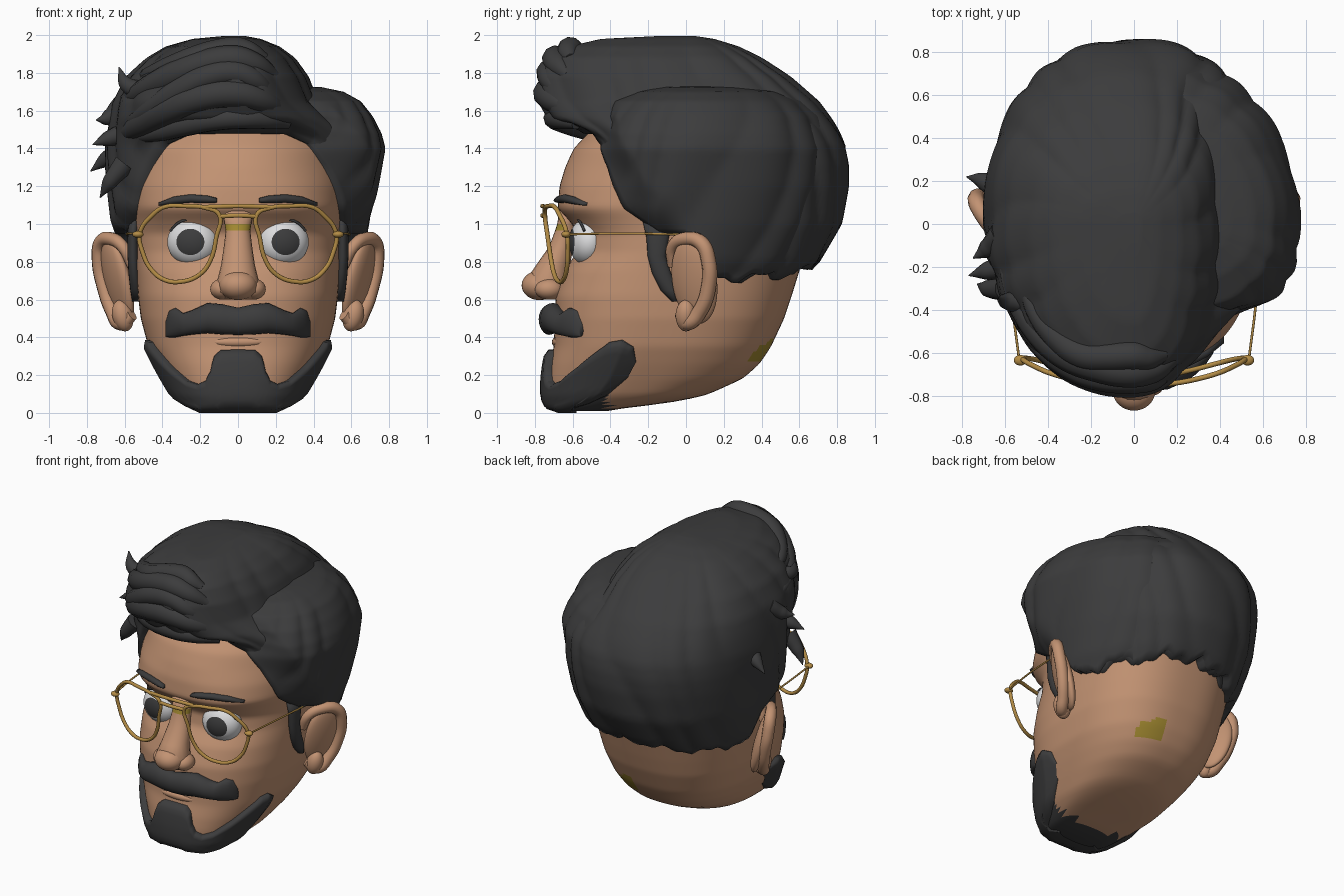
import bpy, bmesh, math
from mathutils import Vector, Euler

if "Cube" in bpy.data.objects:
    bpy.data.objects.remove(bpy.data.objects["Cube"])


def material(name, rgb):
    m = bpy.data.materials.new(name)
    m.diffuse_color = (*rgb, 1)
    m.use_nodes = True
    m.node_tree.nodes["Principled BSDF"].inputs["Base Color"].default_value = m.diffuse_color
    return m


SKIN = material("skin", (0.54, 0.29, 0.17))
HAIR = material("charcoal hair", (0.045, 0.045, 0.046))
GOLD = material("gold metal", (0.45, 0.26, 0.06))
WHITE = material("eye white", (0.72, 0.72, 0.73))
OLIVE = material("olive mark", (0.36, 0.25, 0.03))


def interp(table, v):
    if v <= table[0][0]:
        return table[0][1:]
    for a, b in zip(table, table[1:]):
        if v <= b[0]:
            t = (v - a[0]) / (b[0] - a[0])
            return [p + (q - p) * t for p, q in zip(a[1:], b[1:])]
    return table[-1][1:]


def finish(name, bm, mat):
    for f in bm.faces:
        f.smooth = True
    me = bpy.data.meshes.new(name)
    bm.to_mesh(me)
    bm.free()
    me.materials.append(mat)
    ob = bpy.data.objects.new(name, me)
    bpy.context.collection.objects.link(ob)
    return ob


def loft(name, rings, mat, cyclic=True, cap_start=True, smooth=0):
    bm = bmesh.new()
    vs = [[bm.verts.new(p) for p in r] for r in rings]
    n = len(vs[0])
    for a, b in zip(vs, vs[1:]):
        for i in range(n if cyclic else n - 1):
            j = (i + 1) % n
            bm.faces.new((a[i], a[j], b[j], b[i]))
    if cyclic:
        if cap_start:
            bm.faces.new(vs[0][::-1])
        bm.faces.new(vs[-1])
    bmesh.ops.recalc_face_normals(bm, faces=bm.faces[:])
    ob = finish(name, bm, mat)
    if smooth:
        ob.modifiers.new("soften", 'SMOOTH').iterations = smooth
    return ob


def blob(name, loc, scale, mat, rot=(0, 0, 0), seg=32):
    bm = bmesh.new()
    bmesh.ops.create_uvsphere(bm, u_segments=seg, v_segments=seg * 3 // 4, radius=1)
    r = Euler(rot).to_matrix()
    for v in bm.verts:
        v.co = r @ Vector([a * b for a, b in zip(v.co, scale)]) + Vector(loc)
    return finish(name, bm, mat)


def wire(name, pts, r, mat, cyclic=False, radii=None):
    cu = bpy.data.curves.new(name, 'CURVE')
    cu.dimensions = '3D'
    cu.bevel_depth, cu.bevel_resolution, cu.resolution_u = r, 3, 6
    cu.use_fill_caps = True
    sp = cu.splines.new('BEZIER')
    sp.bezier_points.add(len(pts) - 1)
    sp.use_cyclic_u = cyclic
    for i, (bp, p) in enumerate(zip(sp.bezier_points, pts)):
        bp.co = p
        bp.handle_left_type = bp.handle_right_type = 'AUTO'
        bp.radius = radii[i] if radii else 1
    cu.materials.append(mat)
    bpy.context.collection.objects.link(bpy.data.objects.new(name, cu))


def surf(table, n, deg, z, off=0, mid=False):
    """Point on a stacked superellipse form; deg 0 faces front, 90 faces +x."""
    xm, xp, yf, yb = interp(table, z)
    cy = (yf + yb) / 2 if mid else 0
    s, c = math.sin(math.radians(deg)), math.cos(math.radians(deg))
    x = ((xp if s > 0 else -xm) + off) * math.copysign(abs(s) ** (2 / n), s)
    y = -((cy - yf if c > 0 else yb - cy) + off) * math.copysign(abs(c) ** (2 / n), c)
    return Vector((x, y + cy, z))


# Head: height, half width, front, back
HEAD_ROWS = [(0.005, .2, -.66, -.44), (.02, .24, -.7, -.38), (.05, .28, -.72, -.1), (.09, .33, -.73, .1),
             (.18, .385, -.73, .3), (.26, .43, -.72, .39), (.35, .475, -.7, .45), (.5, .515, -.695, .52), (.62, .53, -.69, .56),
             (.75, .54, -.645, .6), (.85, .55, -.58, .63), (.95, .555, -.57, .65), (1.02, .56, -.62, .66),
             (1.08, .565, -.68, .66), (1.2, .57, -.67, .66), (1.3, .565, -.64, .65), (1.4, .545, -.595, .6),
             (1.5, .48, -.5, .5), (1.6, .3, -.3, .3)]
HEAD = [(z, -w, w, f, b) for z, w, f, b in HEAD_ROWS]
SQUARE = [(1.1, 2.5), (1.3, 2.1)]


def head_at(deg, z, off=0):
    return surf(HEAD, interp(SQUARE, z)[0], deg, z, off, True)


def face_y(x, z):
    _, w, f, b = interp(HEAD, z)
    n = interp(SQUARE, z)[0]
    c = (f + b) / 2
    return c - (c - f) * (1 - (abs(x) / w) ** n) ** (1 / n)


head = loft("head", [[head_at(a * 3, .005 + 1.595 * k / 90) for a in range(120)] for k in range(91)], SKIN, smooth=4)
head.data.materials.append(HAIR)
head.data.materials.append(OLIVE)
for f in head.data.polygons:  # bearded chin underside, small mark low on the back
    x, y, z = f.center
    if z < .09 and y < -.42:
        f.material_index = 1
    elif y > .2 and abs(x - .19) < .085 and abs(z - .33) < .06 and (x < .2 or z < .36):
        f.material_index = 2

# Hair: two overlapping caps with one hairline (angle from the front, height)
LINE = [(0, 1.48), (28, 1.475), (42, 1.42), (52, 1.3), (62, 1.17), (72, 1.02), (78, .95), (90, .95), (95, .87),
        (99, .73), (120, .71), (135, .73), (150, .74), (180, .80)]
MAIN = [(.7, -.58, .56, -.48, .62), (.8, -.62, .6, -.5, .71), (1.0, -.67, .64, -.5, .82), (1.2, -.69, .66, -.52, .86),
        (1.32, -.7, .66, -.54, .865), (1.42, -.7, .65, -.57, .85), (1.5, -.69, .6, -.64, .81), (1.56, -.68, .52, -.73, .77),
        (1.65, -.66, .42, -.78, .70), (1.78, -.59, .37, -.775, .55), (1.88, -.48, .3, -.73, .4),
        (1.94, -.38, .22, -.62, .28), (1.98, -.24, .12, -.45, .15), (1.995, -.08, .04, -.15, .05)]
SIDE = [(.7, -.5, .6, -.48, .6), (.8, -.5, .65, -.5, .69), (1.0, -.55, .7, -.51, .79), (1.2, -.55, .74, -.54, .83),
        (1.4, -.55, .775, -.55, .82), (1.48, -.55, .755, -.54, .78), (1.57, -.5, .71, -.5, .73), (1.65, -.4, .65, -.42, .64),
        (1.7, -.3, .56, -.3, .54), (1.725, -.15, .44, -.18, .4), (1.735, -.05, .2, -.05, .15)]


def cap(name, table, n_front, n_back, twist, hug):
    top = table[-1][0]
    rows, cols = 48, 180
    out = []
    for k in range(-1, rows + 1):
        ring = []
        for i in range(cols):
            a = i * 360 / cols - 180
            b = abs(a)
            lo = interp(LINE, b)[0] + (.022 * math.sin(b * .21) + .012 * math.sin(b * .53) if b > 100 else 0)
            z = lo + (top - lo) * math.sin(math.pi / 2 * max(k, 0) / rows)
            fade = min(1, (top - z) / .15)
            wave = math.radians(a) * 16 + z * twist + 1.5 * math.sin(math.radians(a) * 5)
            p = surf(table, n_front if b < 90 else n_back, a, z, fade * (.018 * abs(math.sin(wave / 2)) - .012))
            if b < 90:  # hairline lies close to the forehead, then swells out
                t = min(1, (z - lo) / hug)
                w = 1 - (1 - t * (2 - t)) * min(1, (90 - b) / 10)
                if w < 1:
                    p = head_at(a, z, .025).lerp(p, w)
            if k < 0:  # tucked-in underside
                p = Vector((p.x * .78, p.y * .78, z + .02))
            ring.append(p)
        out.append(ring)
    return loft(name, out, HAIR, cap_start=False)


cap("main_hair", MAIN, 2.2, 2.25, 9, .08)
cap("side_hair", SIDE, 2.5, 2.1, -8, .22)

# Swept locks over the quiff
for i, (z0, rise, a0, a1, r) in enumerate([(1.53, .04, 28, -60, .06), (1.6, .1, 32, -82, .08), (1.69, .12, 26, -70, .07),
                                           (1.78, .1, 34, -88, .075), (1.87, .06, 30, -75, .07)]):
    pts = [surf(MAIN, 2.2, a0 + (a1 - a0) * k / 7, z0 + rise * math.sin(5 * k / 7) - .03 * k / 7, -.6 * r) for k in range(8)]
    wire("quiff_lock", pts, r, HAIR, radii=[.5, .85, 1, 1, 1, .9, .6, .1])

# Loose pointed tips
TIPS = [((-.6, -.2, 1.48), (-.69, -.22, 1.45), (-.77, -.24, 1.42)),
        ((-.62, -.05, 1.62), (-.69, -.12, 1.56), (-.75, -.16, 1.55)),
        ((-.62, .15, 1.38), (-.7, .2, 1.34), (-.78, .22, 1.28)),
        ((-.5, -.36, 1.7), (-.59, -.36, 1.74), (-.63, -.34, 1.83)),
        ((-.6, -.3, 1.32), (-.68, -.3, 1.22), (-.73, -.28, 1.14))]
for tip in TIPS:
    wire("hair_tip", tip, .06, HAIR, radii=[1, .7, .05])

# Beard wrapped on the jaw
TOP = [(0, .335), (7, .333), (11, .30), (15, .22), (20, .17), (28, .15), (38, .17), (50, .24), (60, .32), (67, .375), (73, .385), (79, .35), (83, .27)]
LOW = [(0, 0), (66, .0), (75, .04), (80, .1), (83, .19)]
rows = [(0, -.05), (0, .02)] + [(k / 10, .042) for k in range(1, 10)] + [(1, .025), (1, -.04)]
loft("beard", [[head_at(a, interp(LOW, abs(a))[0] * (1 - t) + interp(TOP, abs(a))[0] * t,
                        o * min(1, (85 - abs(a)) / 10)) for a in range(-83, 84)] for t, o in rows], HAIR, cyclic=False)


def ellipse(c, u, v, n=20):
    return [Vector(c) + Vector(u) * math.cos(2 * math.pi * i / n) + Vector(v) * math.sin(2 * math.pi * i / n) for i in range(n)]


# Moustache: x, y, z, depth, half height
STACHE = [(0, -.725, .485, .05, .072), (.08, -.72, .495, .06, .08), (.16, -.705, .502, .065, .08), (.24, -.675, .48, .06, .065),
          (.29, -.645, .468, .055, .06), (.33, -.61, .478, .05, .078), (.365, -.575, .47, .035, .07), (.385, -.555, .44, .012, .035)]
full = [(-x, *r) for x, *r in STACHE[:0:-1]] + STACHE
loft("moustache", [ellipse((x, y, z), (0, d, 0), (0, 0, h)) for x, y, z, d, h in full], HAIR)

# Nose
NOSE = [(1.07, -.63, .08, .04), (1.0, -.632, .07, .05), (.965, -.635, .065, .058), (.88, -.66, .075, .065), (.78, -.705, .09, .09),
        (.7, -.735, .11, .115), (.64, -.735, .115, .105), (.6, -.71, .09, .06)]
nose = loft("nose", [ellipse((0, y, z), (w, 0, 0), (0, d, 0)) for z, y, w, d in NOSE], SKIN)
nose.data.materials.append(OLIVE)
for f in nose.data.polygons:  # mark left by the glasses
    if .965 < f.center.z < 1 and f.center.y < -.64:
        f.material_index = 1
blob("nose_tip", (0, -.775, .675), (.1, .095, .078), SKIN)
blob("lower_lip", (0, -.675, .375), (.14, .035, .03), SKIN)

for s in (-1, 1):
    blob("nostril", (s * .085, -.725, .655), (.062, .075, .055), SKIN)
    # Eye, with the iris coloured around the front pole
    mid, size, rot = Vector((s * .24, -.52, .905)), (.135, .125, .1), (math.pi / 2, 0, s * .15)
    eye = blob("eye", mid, size, WHITE, rot, 64)
    eye.data.materials.append(HAIR)
    turn = Euler(rot).to_matrix().transposed()
    for f in eye.data.polygons:
        if (turn @ (f.center - mid)).z / size[2] > .845:
            f.material_index = 1
    wire("upper_lash", [(s * (.24 + .135 * math.cos(a)), -.55 - .03 * math.sin(a) + .03 * max(0, math.cos(a)),
                         .905 + .122 * math.sin(a)) for a in (.5, .9, 1.3, 1.7, 2.1, 2.5)], .007, HAIR)
    # Eyebrow
    brow = [(.11, 1.125, .012), (.16, 1.13, .02), (.25, 1.135, .022), (.34, 1.125, .02), (.42, 1.105, .008)]
    loft("eyebrow", [ellipse((s * x, face_y(x, z) - .005, z), (0, .025, 0), (0, 0, h), 12) for x, z, h in brow], HAIR)
    # Sideburn
    burn = [(1.02, .55, -.15, .08), (.93, .555, -.15, .06), (.83, .555, -.155, .048), (.74, .55, -.13, .05),
            (.65, .54, -.085, .05), (.59, .53, -.055, .02)]
    loft("sideburn", [ellipse((s * x, y, z), (.03, 0, 0), (0, h, 0), 16) for z, x, y, h in burn], HAIR)
    # Ear: bowl, rim and lobe
    blob("ear_bowl", (s * .638, .045, .7), (.05, .13, .235), SKIN, (0, s * .25, -s * .45))
    rim = [(.56, -.07, .78), (.61, -.07, .88), (.67, -.01, .92), (.725, .08, .9), (.735, .12, .8),
           (.71, .12, .67), (.665, .075, .54), (.62, .01, .475), (.56, -.03, .52)]
    wire("ear_rim", [(s * x, y, z) for x, y, z in rim], .036, SKIN, radii=[.8, .9, 1, 1.1, 1.1, 1.1, 1.1, 1.1, .9])
    blob("ear_lobe", (s * .61, .0, .515), (.055, .055, .085), SKIN, (0, s * .25, 0))
    # Spectacle rim, hinge and temple
    lens = [(.1, 1.05), (.17, 1.085), (.28, 1.095), (.39, 1.09), (.45, 1.05), (.52, .95), (.505, .85), (.46, .76),
            (.39, .705), (.3, .695), (.2, .735), (.145, .81), (.115, .93)]
    wire("glasses_rim", [(s * x, -.755 + .4 * x * x + (1.08 - z) * .12, z) for x, z in lens], .012, GOLD, True)
    blob("glasses_hinge", (s * .53, -.635, .945), (.03, .025, .018), GOLD, seg=16)
    wire("glasses_temple", [(s * .535, -.635, .945), (s * .57, -.35, .95), (s * .59, -.03, .945)], .006, GOLD)

# Double bridge of the glasses
for z, w in ((1.09, .17), (1.04, .1)):
    wire("glasses_bridge", [(-w, -.745, z), (0, -.76, z + .005), (w, -.745, z)], .012, GOLD)
